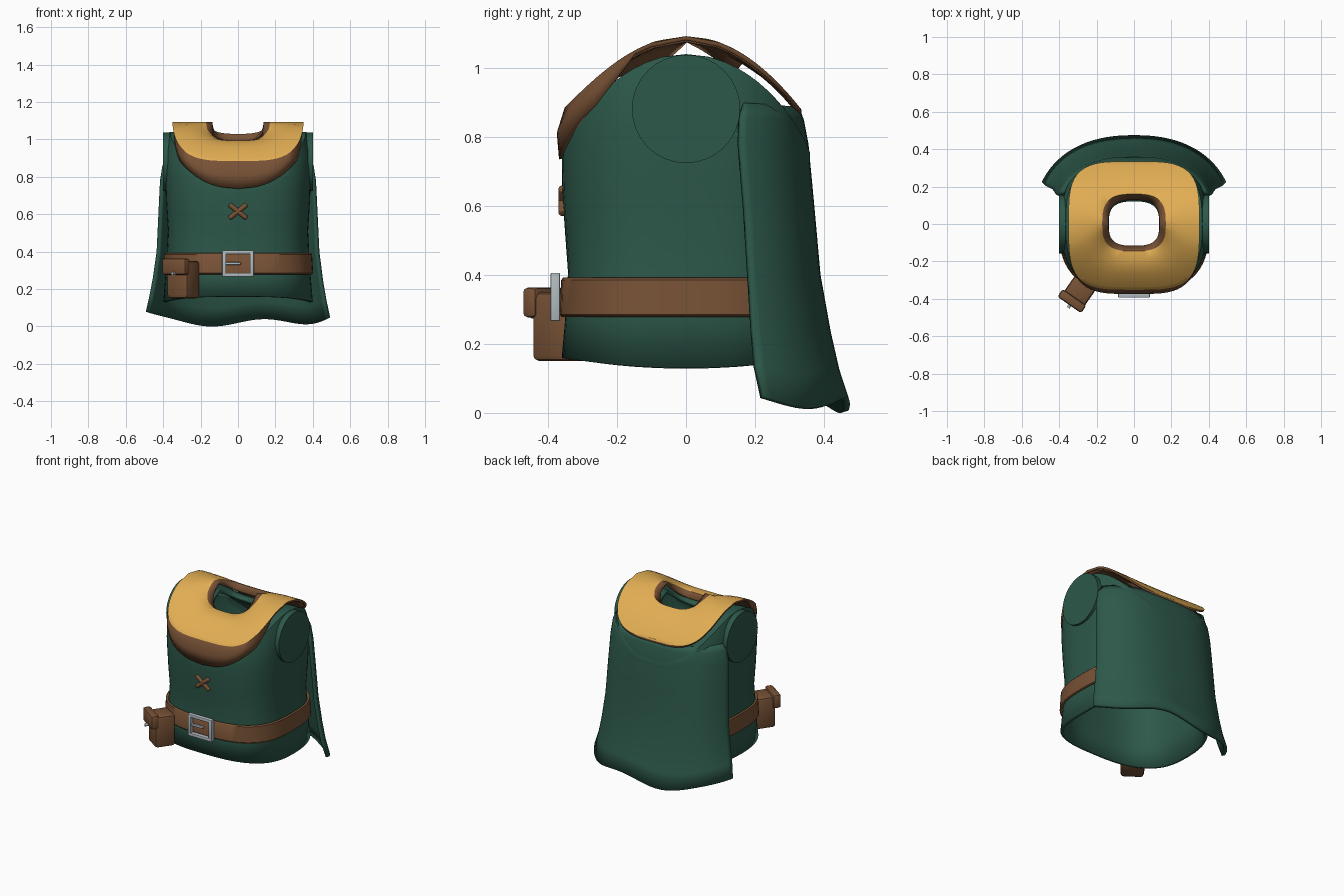
import bpy, bmesh, math
from mathutils import Matrix, Vector

if bpy.data.objects.get("Cube"):
    bpy.data.objects.remove(bpy.data.objects["Cube"])


def material(name, rgb):
    m = bpy.data.materials.new(name)
    m.use_nodes = True
    m.diffuse_color = (*rgb, 1)
    m.node_tree.nodes["Principled BSDF"].inputs["Base Color"].default_value = (*rgb, 1)
    return m


GREEN = material("forest green cloth", (0.026, 0.098, 0.068))
GOLD = material("golden cloth", (0.76, 0.42, 0.087))
BROWN = material("brown leather", (0.185, 0.083, 0.036))
SILVER = material("silver metal", (0.45, 0.5, 0.53))


def finish(name, bm, mats, angle=40):
    me = bpy.data.meshes.new(name)
    bm.to_mesh(me)
    bm.free()
    ob = bpy.data.objects.new(name, me)
    bpy.context.collection.objects.link(ob)
    for m in mats:
        me.materials.append(m)
    bpy.ops.object.select_all(action="DESELECT")
    ob.select_set(True)
    bpy.context.view_layer.objects.active = ob
    bpy.ops.object.shade_smooth_by_angle(angle=math.radians(angle))
    return ob


def loft(name, rows, mats, closed=True, thick=0.02, mat_of_row=None):
    """Skin rows of points, ordered bottom to top and counter-clockwise."""
    bm = bmesh.new()
    grid = [[bm.verts.new(p) for p in row] for row in rows]
    n = len(rows[0])
    for r in range(len(rows) - 1):
        for i in range(n if closed else n - 1):
            j = (i + 1) % n
            f = bm.faces.new((grid[r][i], grid[r][j], grid[r + 1][j], grid[r + 1][i]))
            if mat_of_row:
                f.material_index = mat_of_row(r)
    ob = finish(name, bm, mats)
    s = ob.modifiers.new("thickness", "SOLIDIFY")
    s.thickness = thick
    s.offset = -1
    s.material_offset = s.material_offset_rim = len(mats) - 1
    return ob


def box(name, loc, size, mat, turn=0, bevel=0.01):
    bm = bmesh.new()
    bmesh.ops.create_cube(bm, size=1)
    bm.transform(Matrix.Diagonal((*size, 1)))
    bmesh.ops.bevel(bm, geom=bm.edges[:], offset=bevel, segments=2, profile=0.5, affect="EDGES")
    bm.transform(Matrix.Translation(loc) @ Matrix.Rotation(math.radians(turn), 4, "Z"))
    return finish(name, bm, [mat], 30)


def rod(name, a, b, radius, mat, sides=24, bevel=0.0):
    a, b = Vector(a), Vector(b)
    bm = bmesh.new()
    bmesh.ops.create_cone(bm, cap_ends=True, segments=sides, radius1=radius,
                          radius2=radius, depth=(b - a).length)
    if bevel:
        caps = [e for e in bm.edges if abs(e.verts[0].co.z - e.verts[1].co.z) < 1e-5]
        bmesh.ops.bevel(bm, geom=caps, offset=bevel, segments=3, profile=0.5, affect="EDGES")
    turn = (b - a).to_track_quat("Z", "Y").to_matrix().to_4x4()
    bm.transform(Matrix.Translation((a + b) / 2) @ turn)
    return finish(name, bm, [mat])


def power(v, n):
    return math.copysign(abs(v) ** (2 / n), v)


def lerp(a, b, t):
    return a + (b - a) * t


SEG = 64
ANGLES = [math.tau * i / SEG for i in range(SEG)]


def oval(w, front, back, n):
    return [(w * power(math.cos(a), n),
             (back if math.sin(a) > 0 else front) * power(math.sin(a), n)) for a in ANGLES]


# Tunic: walls rise to an arched shoulder line, then close in to the neck
def arch(y):
    return 0.75 + 0.29 * max(0, 1 - (y / 0.36) ** 2) ** 0.8


rows = []
for s, w, d in [(0, .4, .36), (.2, .385, .35), (.42, .375, .342), (.6, .385, .35),
                (.8, .392, .358), (.93, .386, .36), (1, .365, .36)]:
    row = []
    for x, y in oval(w, d, d, 2.8):
        v = y / d * 0.36
        low = 0.13 + 0.03 * (v / 0.36) ** 2
        row.append((x, y, lerp(low, arch(v), s)))
    rows.append(row)
for t in (.03, .08, .16, .3, .5, .75, 1):
    d = lerp(.36, .125, t)
    rows.append([(x, y, arch(y) - t * t * abs(y) / d * (.08 if y < 0 else .05))
                 for x, y in oval(lerp(.365, .135, t), d, d, 2.8)])
loft("tunic", rows, [GREEN])

# Closed arm openings
for side, label in ((1, "left"), (-1, "right")):
    rod(label + "_sleeve", (side * .34, 0, .881), (side * .402, 0, .881), .157, GREEN, 32)


# Shoulder mantle: leather front apron and trim around golden cloth
def saddle(y):
    return 1.092 - 1.9 * y * y + (1.8 * y ** 4 if y < 0 else 0)


top = [(x, y, saddle(y)) for x, y in oval(.35, .352, .335, 3.8)]
apron, middle = [], []
for (x, y), (tx, ty, tz) in zip(oval(.348, .368, .335, 3.6), top):
    hang = 0.735 + 1.1 * x * x + 4.4 * x ** 4
    weight = min(1, max(0, (-y - 0.15) / 0.12))
    drop = 0.012 + weight * max(0, tz - 0.012 - hang)
    apron.append((x, y, tz - drop))
    bulge = 1 + .04 * weight * min(1, drop / .1)
    middle.append(((x + tx) / 2, (y + ty) / 2 * bulge, tz - drop * .5))
rows = [apron, middle, top]
for t in (.08, .2, .4, .6, .8, 1):
    back = lerp(.335, .16, t)
    front = lerp(.352, .145, t)
    row = []
    for x, y in oval(lerp(.35, .17, t), front, back, lerp(3.8, 3, t)):
        sag = .06 * -y / front if y < 0 else .014 * y / back
        row.append((x, y, saddle(y) - sag * t ** 2.5))
    rows.append(row)
rows.append([(x * .8, y * .8, z - .03 * abs(y) / .15) for x, y, z in rows[-1]])
last = len(rows) - 2
loft("shoulder_mantle", rows, [GOLD, BROWN], thick=.018,
     mat_of_row=lambda r: 1 if r < 2 or r == last else 0)

# Cape wrapping the back, flaring to a wavy hem; front is where its edges stop
rows = []
for z, w, d, front, n in [(0, .537, .475, .225, 2.3), (.1, .508, .445, .205, 2.4),
                          (.22, .485, .42, .195, 2.5), (.4, .462, .39, .185, 2.6),
                          (.6, .45, .372, .172, 2.6), (.78, .438, .355, .157, 2.6),
                          (.86, .428, .342, .16, 2.6), (.9, .412, .328, .17, 2.6)]:
    row = []
    start = math.asin((front / d) ** (n / 2))
    for i in range(41):
        a = lerp(start, math.pi - start, i / 40)
        x = w * power(math.cos(a), n)
        y = d * power(math.sin(a), n)
        fade = max(0, 1 - z / .4)
        wave = .025 + .02 * math.sin(x * 11) + .065 * abs(x / w) ** 6
        row.append((x, y, z + wave * fade + (.015 * (abs(x / w) ** 4 - .8) if z > .85 else 0)))
    rows.append(row)
loft("cape", rows, [GREEN], closed=False, thick=.02)

# Belt
rows = [[(x, y, z) for x, y in oval(w, d, d, 2.8)]
        for z, w, d in [(.278, .395, .36), (.285, .402, .366), (.385, .396, .362), (.392, .389, .356)]]
loft("belt", rows, [BROWN], thick=.022)

# Buckle frame and prong
for x in (-.074, .074):
    box("buckle_side", (x, -.379, .336), (.022, .028, .14), SILVER, bevel=.004)
for z in (.276, .396):
    box("buckle_bar", (0, -.379, z), (.17, .028, .02), SILVER, bevel=.004)
box("buckle_prong", (-.03, -.375, .336), (.09, .014, .014), SILVER, bevel=.003)

# Belt pouch with flap and stud
box("pouch", (-.292, -.36, .25), (.135, .125, .2), BROWN, -35, .018)
box("pouch_flap", (-.332, -.412, .32), (.155, .05, .088), BROWN, -35, .014)
rod("pouch_stud", (-.335, -.425, .283), (-.352, -.447, .283), .009, SILVER, 12)

# Crossed lacing on the chest
for s in (1, -1):
    rod("chest_lace", (-.046, -.357, .615 - s * .037), (.046, -.357, .615 + s * .037),
        .013, BROWN, 12, .006)
